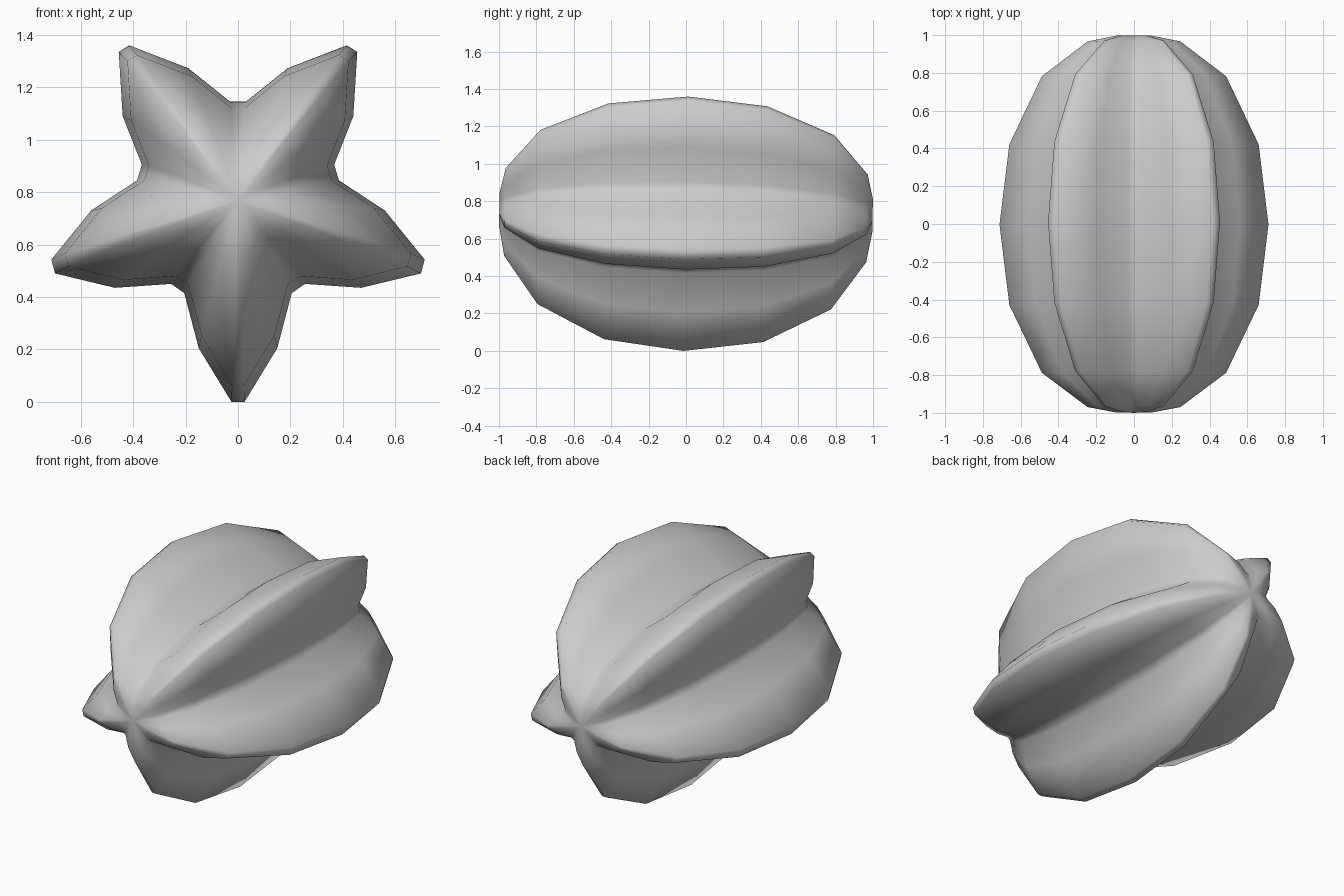
import bpy, bmesh, math
from mathutils import Matrix, Vector

if "Cube" in bpy.data.objects:
    bpy.data.objects.remove(bpy.data.objects["Cube"])

CZ = 0.75      # height of the long axis
TILT = -0.018  # slight nose-up lean

# Right half of the five-armed cross-section (x, z), top valley to bottom tip
half = [(0.03, 1.145), (0.19, 1.273), (0.415, 1.36), (0.455, 1.335), (0.44, 1.09),
        (0.367, 0.905), (0.385, 0.845), (0.56, 0.73), (0.712, 0.543), (0.698, 0.49),
        (0.47, 0.435), (0.255, 0.45), (0.205, 0.415), (0.15, 0.205), (0.025, 0.0)]
star = half + [(-x, z) for x, z in reversed(half)]

# Lengthwise profile (y, scale of the cross-section)
profile = [(-0.998, 0.13), (-0.968, 0.345), (-0.785, 0.685), (-0.425, 0.927), (0, 1),
           (0.425, 0.927), (0.785, 0.685), (0.968, 0.345), (0.998, 0.13)]

bm = bmesh.new()
rings = [[bm.verts.new((x * s, y, (z - CZ) * s)) for x, z in star] for y, s in profile]
n = len(star)

# Ribbed skin
for a, b in zip(rings, rings[1:]):
    for i in range(n):
        j = (i + 1) % n
        bm.faces.new((a[i], a[j], b[j], b[i]))

# Pointed end caps
for ring, y in ((rings[0], -0.998), (rings[-1], 0.998)):
    pole = bm.verts.new((0, y, 0))
    for i in range(n):
        bm.faces.new((ring[i], ring[(i + 1) % n], pole))

bmesh.ops.recalc_face_normals(bm, faces=bm.faces)
bmesh.ops.transform(bm, verts=bm.verts,
                    matrix=Matrix.Translation((0, 0, CZ)) @ Matrix.Rotation(TILT, 4, 'X'))
for f in bm.faces:
    f.smooth = True

mesh = bpy.data.meshes.new("star_fruit")
bm.to_mesh(mesh)
bm.free()
bpy.context.collection.objects.link(bpy.data.objects.new("star_fruit", mesh))
